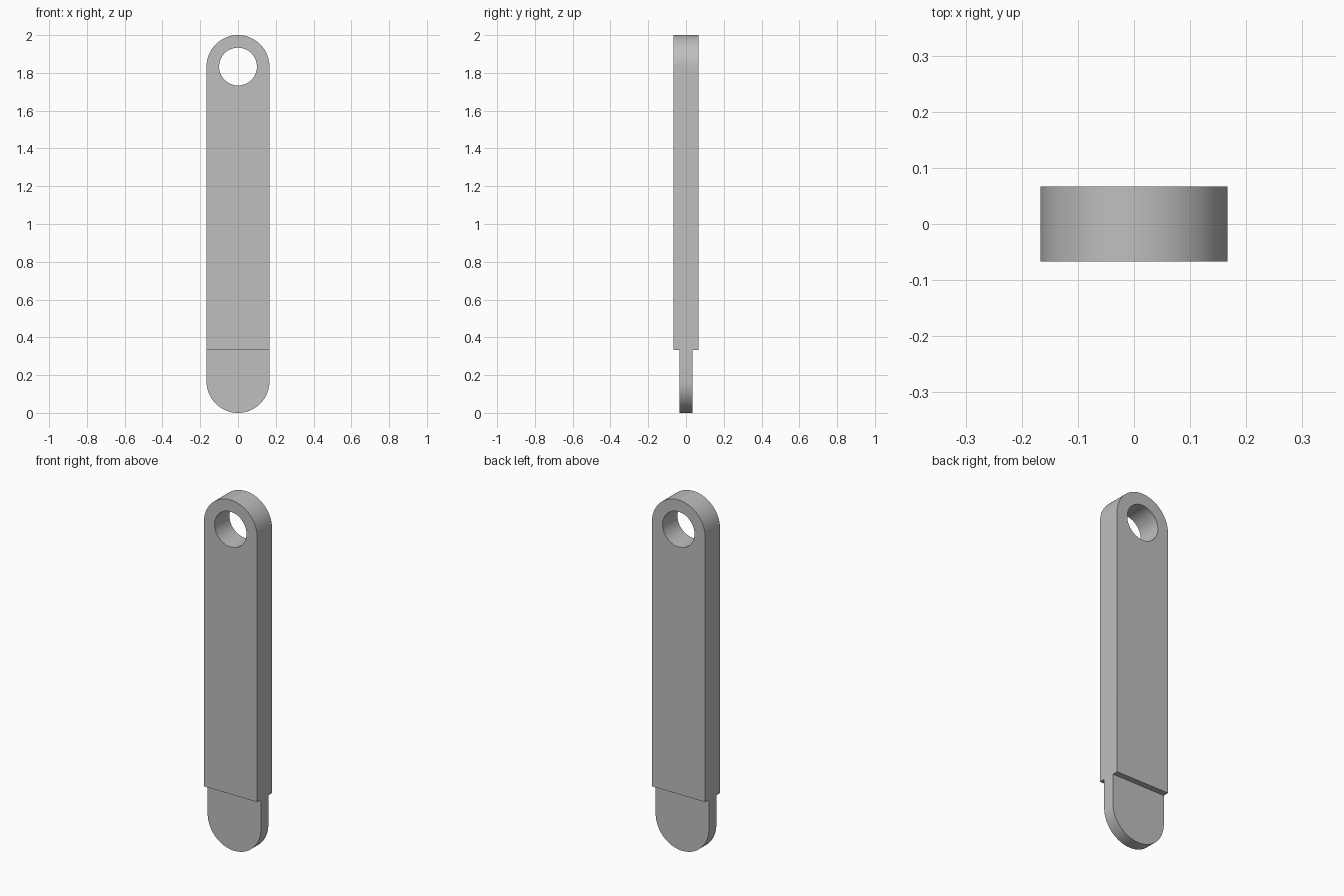
import bpy
import bmesh
from math import pi, sin, cos, radians

HEIGHT = 2.0
R = HEIGHT / 12             # half width and end radius
HOLE = 0.1                  # hole radius
STEP = HEIGHT / 6           # height of the shoulder
BODY_DEPTH = 0.133
TONGUE_DEPTH = 0.067

cube = bpy.data.objects.get("Cube")
if cube:
    bpy.data.objects.remove(cube, do_unlink=True)

grey = bpy.data.materials.new("plain grey")
grey.use_nodes = True
colour = (0.52, 0.52, 0.52, 1)
grey.diffuse_color = colour
grey.node_tree.nodes["Principled BSDF"].inputs["Base Color"].default_value = colour


def arc(radius, cz, start, end, steps):
    """Points (x, z) on an arc from start to end angle, both included."""
    angles = [start + (end - start) * i / steps for i in range(steps + 1)]
    return [(radius * cos(a), cz + radius * sin(a)) for a in angles]


def plate(name, loops, depth):
    """Fill closed outlines in the xz plane and extrude them along y."""
    bm = bmesh.new()
    for loop in loops:
        verts = [bm.verts.new((x, -depth / 2, z)) for x, z in loop]
        for a, b in zip(verts, verts[1:] + verts[:1]):
            bm.edges.new((a, b))
    bmesh.ops.triangle_fill(bm, edges=bm.edges[:], use_beauty=True, normal=(0, -1, 0))
    extruded = bmesh.ops.extrude_face_region(bm, geom=bm.faces[:], use_keep_orig=True)
    moved = [g for g in extruded["geom"] if isinstance(g, bmesh.types.BMVert)]
    bmesh.ops.translate(bm, verts=moved, vec=(0, depth, 0))
    bmesh.ops.recalc_face_normals(bm, faces=bm.faces[:])
    mesh = bpy.data.meshes.new(name)
    bm.to_mesh(mesh)
    bm.free()
    mesh.materials.append(grey)
    obj = bpy.data.objects.new(name, mesh)
    bpy.context.collection.objects.link(obj)
    # Smooth the round walls, keep the rims sharp
    bpy.ops.object.select_all(action="DESELECT")
    obj.select_set(True)
    bpy.context.view_layer.objects.active = obj
    bpy.ops.object.shade_smooth_by_angle(angle=radians(30))


# Thick bar with a round top and a hole through it
top_centre = HEIGHT - R
bar_outline = [(-R, STEP), (R, STEP)] + arc(R, top_centre, 0, pi, 48)
hole_outline = arc(HOLE, top_centre, 0, 2 * pi, 64)[:-1]
plate("bar", [bar_outline, hole_outline], BODY_DEPTH)

# Thin tongue with a round lower end
tongue_outline = [(R, STEP), (-R, STEP)] + arc(R, R, pi, 2 * pi, 48)
plate("tongue", [tongue_outline], TONGUE_DEPTH)
